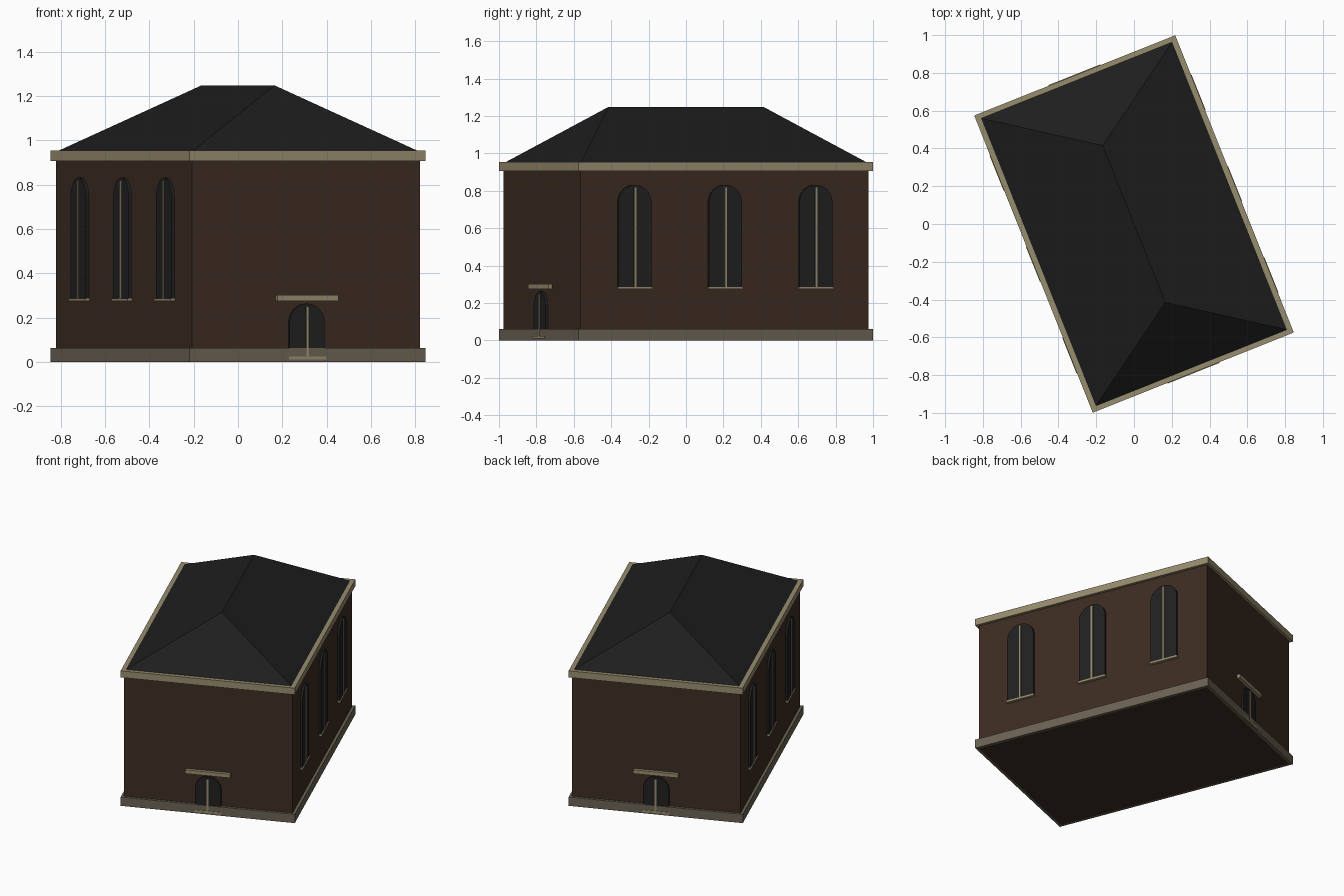
import bpy, bmesh, math
from mathutils import Matrix

if "Cube" in bpy.data.objects:
    bpy.data.objects.remove(bpy.data.objects["Cube"])

TURN = Matrix.Rotation(math.radians(21.75), 4, 'Z')   # whole building is turned on its plot
WALL_X, WALL_Y = 0.555, 0.829                         # half sizes of the walls
OUT_X, OUT_Y = 0.573, 0.847                           # half sizes of plinth and cornice


def material(name, srgb):
    m = bpy.data.materials.new(name)
    m.diffuse_color = [(c / 255 / 12.92 if c < 11 else ((c / 255 + 0.055) / 1.055) ** 2.4)
                       for c in srgb] + [1]
    m.use_nodes = True
    m.node_tree.nodes["Principled BSDF"].inputs["Base Color"].default_value = m.diffuse_color
    return m


BRICK = material("dark_brick", (60, 44, 34))
STONE = material("pale_stone", (151, 140, 110))
PLINTH = material("grey_stone", (107, 99, 83))
SLATE = material("slate", (30, 30, 30))
GLASS = material("dark_glass", (32, 32, 32))


def make(name, bm, mat, matrix=Matrix()):
    bmesh.ops.recalc_face_normals(bm, faces=bm.faces)
    bm.transform(TURN @ matrix)
    me = bpy.data.meshes.new(name)
    bm.to_mesh(me)
    bm.free()
    me.materials.append(mat)
    ob = bpy.data.objects.new(name, me)
    bpy.context.collection.objects.link(ob)
    return ob


def box(name, x0, x1, y0, y1, z0, z1, mat, matrix=Matrix()):
    bm = bmesh.new()
    bmesh.ops.create_cube(bm, size=1)
    for v in bm.verts:
        v.co = (x1 if v.co.x > 0 else x0, y1 if v.co.y > 0 else y0, z1 if v.co.z > 0 else z0)
    return make(name, bm, mat, matrix)


def band(name, x, y, inset, z0, z1, mat):
    """Rectangular ring running around the walls."""
    bm = bmesh.new()
    loops = []
    for d, z in ((0, z0), (0, z1), (inset, z1), (inset, z0)):
        loops.append([bm.verts.new((sx * (x - d), sy * (y - d), z))
                      for sx, sy in ((-1, -1), (1, -1), (1, 1), (-1, 1))])
    for k in range(4):
        p, q = loops[k], loops[(k + 1) % 4]
        for i in range(4):
            j = (i + 1) % 4
            bm.faces.new((p[i], p[j], q[j], q[i]))
    return make(name, bm, mat)


def arched_panel(name, width, z0, z1, depth, mat, matrix):
    """Round-headed panel standing proud of the wall towards -y."""
    r = width / 2
    pts = [(-r, z0), (r, z0)]
    pts += [(r * math.cos(math.pi * i / 16), z1 - r + r * math.sin(math.pi * i / 16))
            for i in range(17)]
    bm = bmesh.new()
    face = bm.faces.new([bm.verts.new((x, 0.01, z)) for x, z in pts])
    ext = bmesh.ops.extrude_face_region(bm, geom=[face], use_keep_orig=True)
    for v in ext["geom"]:
        if isinstance(v, bmesh.types.BMVert):
            v.co.y = -depth
    return make(name, bm, mat, matrix)


def opening(name, width, z0, z1, matrix):
    """Glazing with a central bar and a sill."""
    arched_panel(name + "_glass", width, z0, z1, 0.014, GLASS, matrix)
    box(name + "_bar", -0.006, 0.006, -0.0205, 0, z0, z1 - 0.014, STONE, matrix)
    s = width / 2 + 0.005
    box(name + "_sill", -s, s, -0.021, 0.005, z0 - 0.009, z0 + 0.004, STONE, matrix)


# main body: the walls reach the ground inside the plinth ring
box("walls", -WALL_X, WALL_X, -WALL_Y, WALL_Y, 0, 0.93, BRICK)
band("plinth", OUT_X, OUT_Y, 0.018, 0, 0.062, PLINTH)
band("cornice", OUT_X, OUT_Y, 0.05, 0.907, 0.954, STONE)

# hipped roof
bm = bmesh.new()
a, b, ridge = 0.548, 0.822, 0.447
e = [bm.verts.new((x, y, 0.952)) for x, y in ((-a, -b), (a, -b), (a, b), (-a, b))]
r0, r1 = bm.verts.new((0, -ridge, 1.248)), bm.verts.new((0, ridge, 1.248))
for f in ((e[0], e[1], r0), (e[1], e[2], r1, r0), (e[2], e[3], r1),
          (e[3], e[0], r0, r1), (e[3], e[2], e[1], e[0])):
    bm.faces.new(f)
make("roof", bm, SLATE)

# matching openings on opposite sides
for side, half in (("front", 0), ("back", math.pi)):
    spin = Matrix.Rotation(half, 4, 'Z')
    end = spin @ Matrix.Translation((0, -WALL_Y, 0))
    opening(side + "_door", 0.17, 0.02, 0.263, end)
    box(side + "_door_canopy", -0.148, 0.148, -0.022, 0.005, 0.275, 0.302, STONE, end)
    flank = spin @ Matrix.Rotation(math.pi / 2, 4, 'Z')
    for i in (-1, 0, 1):
        place = flank @ Matrix.Translation((i * 0.521, -WALL_X, 0))
        opening(f"{side}_flank_window_{i + 2}", 0.19, 0.283, 0.832, place)
